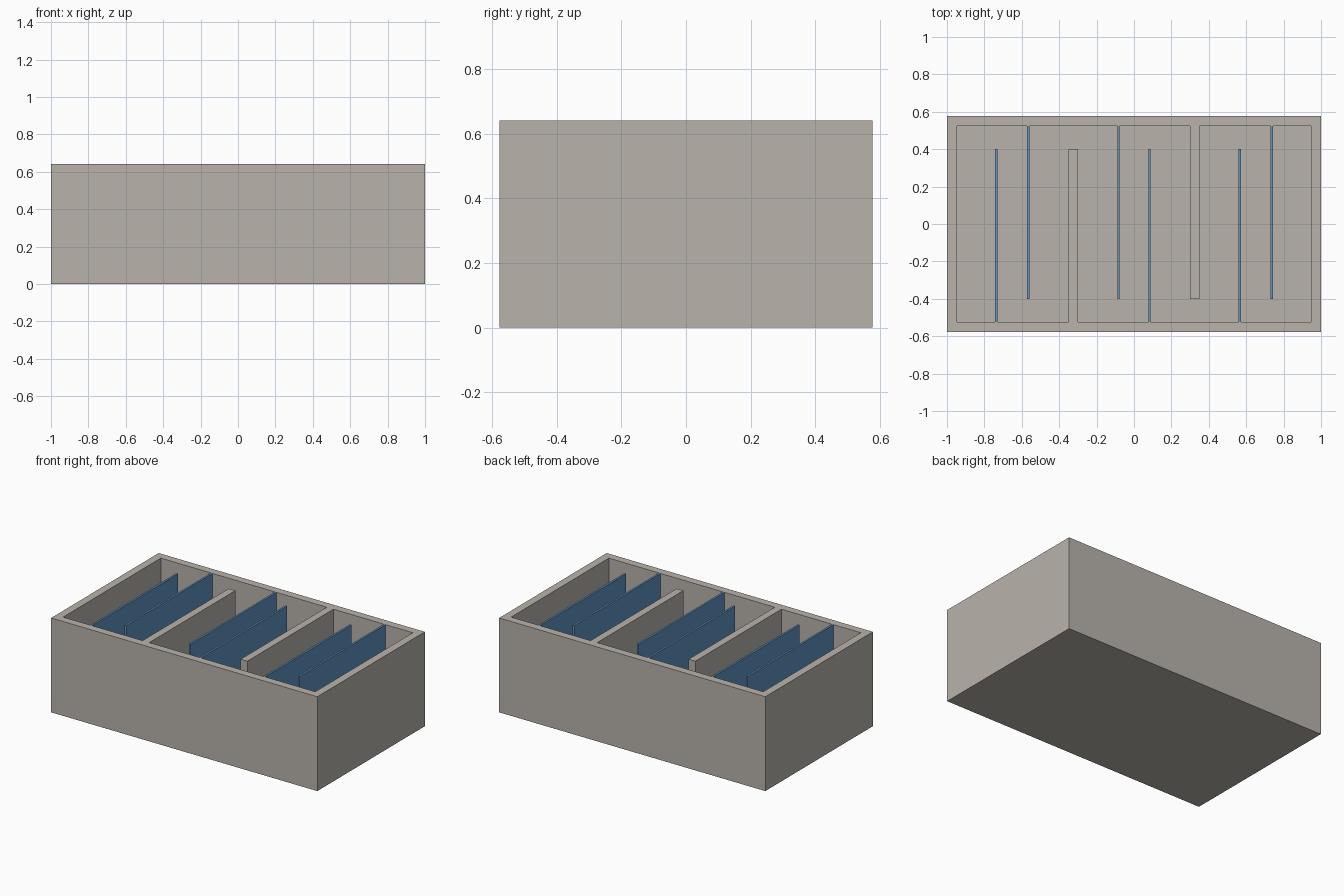
import bpy
import bmesh

HALF_X, HALF_Y, HEIGHT = 1.0, 0.577, 0.641
WALL = 0.053
IN_X, IN_Y = HALF_X - WALL, HALF_Y - WALL
GAP_Y = 0.40          # free end of every divider and baffle
PLATE = 0.013         # baffle thickness

cube = bpy.data.objects.get("Cube")
if cube:
    bpy.data.objects.remove(cube, do_unlink=True)


def make_material(name, rgb):
    mat = bpy.data.materials.new(name)
    mat.use_nodes = True
    mat.diffuse_color = (*rgb, 1)
    mat.node_tree.nodes["Principled BSDF"].inputs["Base Color"].default_value = (*rgb, 1)
    return mat


def prism(name, outline, z0, z1, mat):
    """Extrude a flat outline from z0 up to z1."""
    bm = bmesh.new()
    face = bm.faces.new([bm.verts.new((x, y, z0)) for x, y in outline])
    top = bmesh.ops.extrude_face_region(bm, geom=[face])["geom"]
    verts = [v for v in top if isinstance(v, bmesh.types.BMVert)]
    bmesh.ops.translate(bm, verts=verts, vec=(0, 0, z1 - z0))
    bmesh.ops.recalc_face_normals(bm, faces=bm.faces)
    mesh = bpy.data.meshes.new(name)
    bm.to_mesh(mesh)
    bm.free()
    mesh.materials.append(mat)
    obj = bpy.data.objects.new(name, mesh)
    bpy.context.collection.objects.link(obj)
    return obj


def rect(x0, x1, y0, y1):
    return [(x0, y0), (x1, y0), (x1, y1), (x0, y1)]


concrete = make_material("warm grey concrete", (0.485, 0.452, 0.41))
blue = make_material("baffle blue", (0.114, 0.296, 0.527))

# Tank: solid block with a winding channel cut out, leaving walls, floor and dividers
tank = prism("tank", rect(-HALF_X, HALF_X, -HALF_Y, HALF_Y), 0, HEIGHT, concrete)
half = [(-IN_X, -IN_Y), (-0.35, -IN_Y), (-0.35, GAP_Y),
        (-0.30, GAP_Y), (-0.30, -IN_Y), (IN_X, -IN_Y)]
channel = half + [(-x, -y) for x, y in half]
cutter = prism("channel_cutter", channel, WALL, HEIGHT + 0.2, concrete)
cutter.hide_render = True

cut = tank.modifiers.new("channel", 'BOOLEAN')
cut.operation = 'DIFFERENCE'
cut.solver = 'EXACT'
cut.object = cutter
bpy.context.view_layer.objects.active = tank
bpy.ops.object.modifier_apply(modifier=cut.name)
bpy.data.objects.remove(cutter, do_unlink=True)

# Baffles: each pair is the other's half turn; one joins the front wall, one the back
for i, x in enumerate((-0.736, 0.083, 0.565)):
    front = rect(x - PLATE / 2, x + PLATE / 2, -IN_Y, GAP_Y)
    back = [(-px, -py) for px, py in front]
    prism(f"front_baffle_{i + 1}", front, WALL, HEIGHT, blue)
    prism(f"back_baffle_{i + 1}", back, WALL, HEIGHT, blue)
